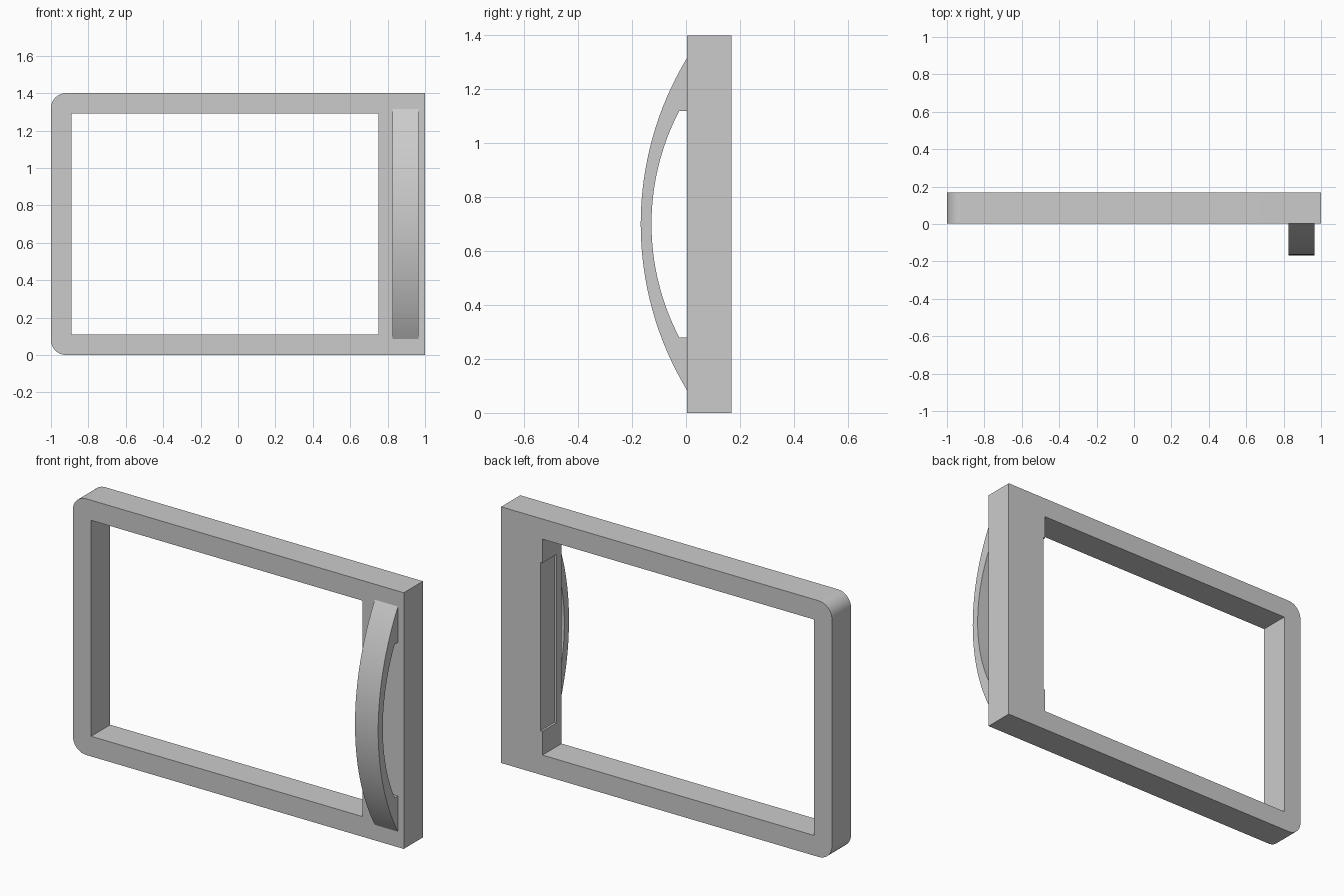
import bpy, bmesh, math
from mathutils import Vector

if "Cube" in bpy.data.objects:
    bpy.data.objects.remove(bpy.data.objects["Cube"], do_unlink=True)

grey = bpy.data.materials.new("light grey")
grey.use_nodes = True
grey.diffuse_color = (0.6, 0.6, 0.6, 1)
grey.node_tree.nodes["Principled BSDF"].inputs["Base Color"].default_value = (0.6, 0.6, 0.6, 1)


def prism(name, points, depth):
    """Closed prism: a planar outline extruded by the vector depth."""
    bm = bmesh.new()
    face = bm.faces.new([bm.verts.new(p) for p in points])
    extruded = bmesh.ops.extrude_face_region(bm, geom=[face])["geom"]
    verts = [g for g in extruded if isinstance(g, bmesh.types.BMVert)]
    bmesh.ops.translate(bm, verts=verts, vec=Vector(depth))
    bmesh.ops.recalc_face_normals(bm, faces=bm.faces)
    mesh = bpy.data.meshes.new(name)
    bm.to_mesh(mesh)
    bm.free()
    obj = bpy.data.objects.new(name, mesh)
    bpy.context.collection.objects.link(obj)
    mesh.materials.append(grey)
    return obj


def block(name, x0, x1, y0, y1, z0, z1):
    outline = [(x0, y0, z0), (x1, y0, z0), (x1, y0, z1), (x0, y0, z1)]
    return prism(name, outline, (0, y1 - y0, 0))


def activate(obj):
    bpy.ops.object.select_all(action="DESELECT")
    obj.select_set(True)
    bpy.context.view_layer.objects.active = obj


def cut(obj, cutter):
    cutter.hide_render = True
    mod = obj.modifiers.new("cut", "BOOLEAN")
    mod.operation, mod.solver, mod.object = "DIFFERENCE", "EXACT", cutter
    activate(obj)
    bpy.ops.object.modifier_apply(modifier=mod.name)
    bpy.data.objects.remove(cutter, do_unlink=True)


def bow(half, apex, end, steps=32):
    """Circular arc in the yz plane, from top to bottom about mid height."""
    sag = end - apex
    radius = (half ** 2 + sag ** 2) / (2 * sag)
    span = math.asin(half / radius)
    angles = [span * (1 - 2 * i / steps) for i in range(steps + 1)]
    return [(apex + radius * (1 - math.cos(a)), MID + radius * math.sin(a)) for a in angles]


FRONT, BACK, HEIGHT, RADIUS = 0.003, 0.168, 1.4, 0.08
MID = HEIGHT / 2

# Door frame: square corners on the handle side, rounded on the other
outline = [(1, HEIGHT), (1, 0)]
for cz, start in ((RADIUS, -90), (HEIGHT - RADIUS, -180)):
    for i in range(13):
        a = math.radians(start - 90 * i / 12)
        outline.append((-1 + RADIUS + RADIUS * math.cos(a), cz + RADIUS * math.sin(a)))
frame = prism("door_frame", [(x, FRONT, z) for x, z in outline], (0, BACK - FRONT, 0))

# Window opening, and the shallow recess in the stile beside it
cut(frame, block("opening_cutter", -0.89, 0.75, -0.1, 0.3, 0.11, 1.29))
cut(frame, block("recess_cutter", 0.7, 0.762, 0.045, 0.3, 0.24, 1.16))

# Bowed pull handle with flat-ended feet
outer = bow(0.615, -BACK, FRONT)
inner = bow(0.42, -0.128, -0.025)
foot_ends = [(FRONT, inner[-1][1]), *reversed(inner), (FRONT, inner[0][1])]
handle = prism("pull_handle", [(0.825, y, z) for y, z in outer + foot_ends], (0.14, 0, 0))

for part in (frame, handle):
    activate(part)
    bpy.ops.object.shade_smooth_by_angle(angle=math.radians(25))
